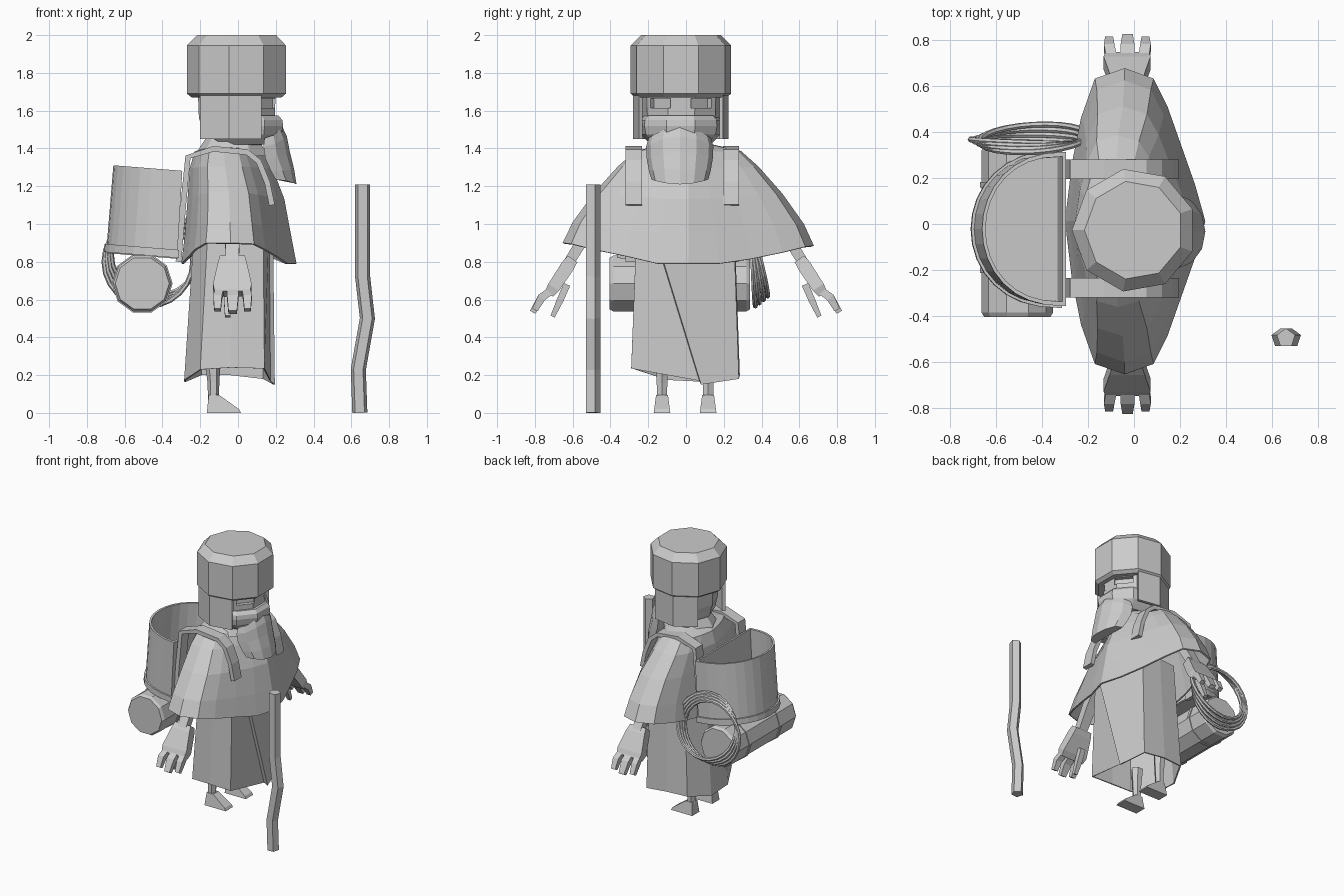
import bpy, bmesh
from math import sin, cos, pi, radians
from mathutils import Vector

cube = bpy.data.objects.get("Cube")
if cube:
    bpy.data.objects.remove(cube, do_unlink=True)

# One plain clay colour
clay = bpy.data.materials.new("clay_grey")
clay.use_nodes = True
clay.diffuse_color = (0.6, 0.6, 0.6, 1)
clay.node_tree.nodes["Principled BSDF"].inputs["Base Color"].default_value = (0.6, 0.6, 0.6, 1)


def loft(name, rings, bottom=True, top=True, thick=0):
    """Skin a list of equal closed rings, with optional end caps."""
    bm = bmesh.new()
    rows = [[bm.verts.new(p) for p in ring] for ring in rings]
    n = len(rows[0])
    for a, b in zip(rows, rows[1:]):
        for i in range(n):
            j = (i + 1) % n
            bm.faces.new((a[i], a[j], b[j], b[i]))
    if bottom:
        bm.faces.new(rows[0])
    if top:
        bm.faces.new(rows[-1])
    bmesh.ops.recalc_face_normals(bm, faces=bm.faces)
    mesh = bpy.data.meshes.new(name)
    bm.to_mesh(mesh)
    bm.free()
    mesh.materials.append(clay)
    ob = bpy.data.objects.new(name, mesh)
    bpy.context.collection.objects.link(ob)
    if thick:
        mod = ob.modifiers.new("thickness", 'SOLIDIFY')
        mod.thickness = thick
    return ob


def lathe(name, profile, cx, cy, n=9):
    """Faceted body of revolution with a flat facing +x."""
    step = 2 * pi / n
    return loft(name, [[(cx + r * cos((i + .5) * step), cy + r * sin((i + .5) * step), z)
                        for i in range(n)] for r, z in profile])


def sweep(name, path, sizes, side, n=4):
    """Prism along a path; sizes are half widths along side and across it."""
    path = [Vector(p) for p in path]
    side = Vector(side)
    k = 1 / cos(pi / n)
    rings = []
    for i, p in enumerate(path):
        tangent = path[min(i + 1, len(path) - 1)] - path[max(i - 1, 0)]
        across = tangent.cross(side).normalized()
        a, b = sizes[min(i, len(sizes) - 1)]
        rings.append([p + side * a * k * cos((j + .5) * 2 * pi / n)
                      + across * b * k * sin((j + .5) * 2 * pi / n) for j in range(n)])
    return loft(name, rings)


X, Y = (1, 0, 0), (0, 1, 0)

# Hat, head and face wrap
lathe("hat", [(.245, 1.67), (.27, 1.69), (.27, 1.945), (.215, 2.0)], 0, -.027)
head = lathe("head", [(.12, 1.4), (.17, 1.46), (.207, 1.56), (.212, 1.69)], 0, -.025)
lathe("face_wrap", [(.16, 1.42), (.19, 1.45), (.213, 1.475), (.222, 1.52), (.218, 1.55), (.195, 1.575)], .03, -.028)
lathe("collar", [(.2, 1.36), (.17, 1.41), (.13, 1.47)], -.03, -.02)

# Eye slots cut into the head
for s, label in ((-1, "right"), (1, "left")):
    bpy.ops.mesh.primitive_cube_add(size=1, location=(.16, -.028 + s * .108, 1.64),
                                    rotation=(0, 0, s * radians(40)))
    cutter = bpy.context.object
    cutter.name = label + "_eye_cutter"
    cutter.scale = (.05, .13, .05)
    cutter.hide_render = True
    cutter.hide_viewport = True
    cutter.data.materials.append(clay)
    cut = head.modifiers.new(label + "_eye", 'BOOLEAN')
    cut.operation = 'DIFFERENCE'
    cut.object = cutter

# Hat side flaps
for s, label in ((-1, "right"), (1, "left")):
    rings = []
    for z in (1.45, 1.68):
        arc = [(.257, a) for a in (60, 100, 140)] + [(.235, a) for a in (140, 100, 60)]
        rings.append([(-.003 + r * cos(radians(a)), -.027 + s * r * sin(radians(a)), z) for r, a in arc])
    loft(label + "_hat_flap", rings)

# Hanging face cloth: front x, back x, front z, back z, half width
rows = [(.235, .14, 1.515, 1.455, .165), (.258, .135, 1.465, 1.41, .178), (.275, .145, 1.38, 1.345, .175),
        (.297, .175, 1.29, 1.28, .163), (.31, .2, 1.21, 1.235, .15)]
rings = []
for xf, xb, zf, zb, h in rows:
    ring = []
    for i in range(7):
        a = radians(-90 + 30 * i)
        ring.append((xb + (xf - xb) * cos(a), -.033 + h * sin(a), zb + (zf - zb) * cos(a) ** 2))
    rings.append(ring)
loft("face_cloth", rings)

# Shoulder cape: half hem mirrored, then scaled up to the neck
half = [(.31, 0, .79), (.265, .16, .79), (.205, .33, .815), (.145, .5, .85), (.085, .62, .88),
        (-.04, .665, .885), (-.17, .62, .885), (-.23, .45, .85), (-.27, .25, .82), (-.3, 0, .79)]
hem = half + [(x, -y, z + .015 * (y > .3)) for x, y, z in reversed(half[1:-1])]
levels = [(-.035, .4, .2, 1.42, 0), (-.05, .6, .42, 1.385, .05), (-.04, .72, .56, 1.3, .1),
          (-.015, .84, .75, 1.15, .3), (-.005, .92, .92, .98, .6), (0, 1, 1, .85, 1)]
loft("shoulder_cape", [[(cx + x * sx, .012 + y * sy, z + (hz - .85) * t) for x, y, hz in hem]
                       for cx, sx, sy, z, t in levels], bottom=False, top=False, thick=.012)

# Long robe with a slanted front fold
robe = [(.195, .08, .15), (.14, .28, .18), (-.04, .285, .2), (-.2, .27, .2), (-.285, .1, .165),
        (-.285, -.1, .175), (-.2, -.27, .23), (-.04, -.29, .24), (.14, -.29, .235), (.172, .07, .17)]
waist = [(x * .853 + .013, y * .9, 1.0) for x, y, z in robe]
waist[0], waist[-1] = (.185, -.18, 1.0), (.165, -.185, 1.0)
loft("robe", [robe, waist], bottom=False, thick=.01)

# Legs and feet
for s, label in ((-1, "right"), (1, "left")):
    y = s * .122 - .005
    sweep(label + "_leg", [(-.13, y, .07), (-.13, y, .16), (-.135, y, .32)],
          [(.027, .025), (.028, .027), (.036, .04)], Y, 6)
    sole = [(-.165, 0), (.015, 0), (.005, .02), (-.1, .095), (-.155, .095)]
    loft(label + "_foot", [[(x, y + d * (1 - 3 * z), z) for x, z in sole] for d in (-.044, .044)])

# Arms, palms, fingers and thumbs
for s, label in ((-1, "right"), (1, "left")):
    def hand_part(name, pts, sizes):
        sweep(label + "_" + name, [(x, s * y, z) for x, y, z in pts], sizes, X)
    hand_part("arm", [(-.03, .45, 1.06), (-.03, .52, .96), (-.03, .63, .78)], [(.04, .03), (.04, .03), (.034, .028)])
    hand_part("palm", [(-.03, .6, .815), (-.03, .625, .78), (-.03, .7, .665), (-.03, .725, .63)],
              [(.066, .03), (.076, .036), (.102, .034), (.094, .026)])
    for i, (x, tip) in enumerate(((-.095, -.108), (-.028, -.028), (.04, .05))):
        w = .03 if i == 1 else .023
        reach = .012 if i == 1 else 0
        hand_part("finger_%d" % (i + 1), [(x, .705, .655), (tip, .765, .61), (tip, .8 + reach, .545 - reach)],
                  [(w, .02), (w, .022), (w * .75, .016)])
    hand_part("thumb", [(-.055, .63, .68), (-.055, .665, .6), (-.055, .706, .51)],
              [(.02, .018), (.02, .018), (.014, .012)])

# Pack straps over the shoulders and down the back
for y, label in ((-.277, "right"), (.238, "left")):
    path = [(-.315, .8), (-.29, 1.1), (-.265, 1.355), (-.13, 1.398), (.05, 1.38),
            (.11, 1.33), (.155, 1.22), (.18, 1.1)]
    sweep(label + "_pack_strap", [(x, y, z) for x, z in path], [(.043, .015)], Y)


# Half-round basket, leaning slightly
def half_round(z, x0, depth, width):
    ring = []
    for i in range(17):
        a = pi * i / 16
        x = x0 - depth * sin(a) ** .85
        ring.append((x, -.022 + width * cos(a), z - .08 * (x + .5)))
    return ring


floor = half_round(.83, -.32, .37, .325)
outer = [floor, half_round(.87, -.32, .375, .33), half_round(1.298, -.295, .365, .335)]
inner = [half_round(1.298, -.31, .335, .315), half_round(.9, -.333, .345, .312)]
loft("basket", outer + inner)
loft("basket_rim", [half_round(.835, -.315, .395, .343), half_round(.878, -.312, .395, .343)])


# Bedroll with two ties
def roll(name, stations):
    loft(name, [[(-.507 + r * cos(2 * pi * i / 10), y, .685 + r * sin(2 * pi * i / 10))
                 for i in range(10)] for y, r in stations])


roll("bedroll", [(-.405, .143), (-.385, .155), (.32, .155), (.34, .143)])
for y in (-.2, .17):
    roll("bedroll_tie", [(y - .012, .161), (y + .012, .161)])

# Coiled rope hung on the left side
for i in range(4):
    bpy.ops.mesh.primitive_torus_add(major_radius=.235, minor_radius=.013,
                                     major_segments=24, minor_segments=6,
                                     location=(-.475 + .013 * i, .36 + .004 * i, .8 + .015 * i),
                                     rotation=(pi / 2 + .03 + .075 * i, 0, .03 * (i - 1)))
    bpy.context.object.name = "rope_loop_%d" % (i + 1)
    bpy.context.object.data.materials.append(clay)

# Crooked walking staff
sweep("staff", [(.645, -.495, 0), (.637, -.495, .23), (.685, -.495, .5), (.66, -.495, .72), (.66, -.495, 1.21)],
      [(.034, .034)], (0, -1, 0), 5)
